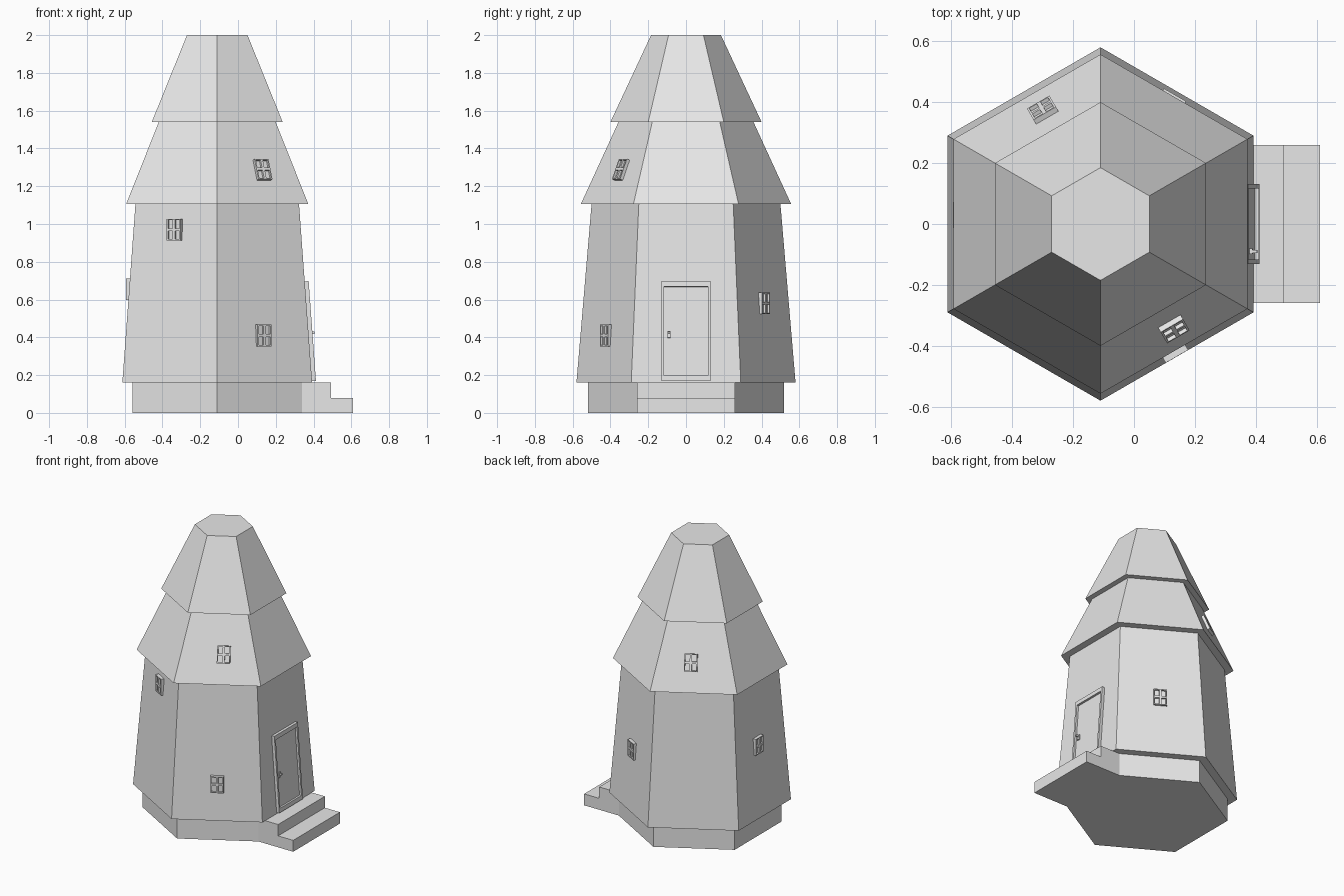
import bpy, bmesh
from math import pi, sin, cos, atan2, radians
from mathutils import Matrix, Vector

cube = bpy.data.objects.get("Cube")
if cube:
    bpy.data.objects.remove(cube, do_unlink=True)

CX = -0.11            # axis of the tower
FLAT = cos(pi / 6)    # hexagon corner radius to face distance

grey = bpy.data.materials.new("plain grey")
grey.use_nodes = True
grey.diffuse_color = (0.8, 0.8, 0.8, 1)
grey.node_tree.nodes["Principled BSDF"].inputs["Base Color"].default_value = (0.8, 0.8, 0.8, 1)


def finish(name, bm, matrix=None):
    if matrix:
        bm.transform(matrix)
    mesh = bpy.data.meshes.new(name)
    bm.to_mesh(mesh)
    bm.free()
    mesh.materials.append(grey)
    obj = bpy.data.objects.new(name, mesh)
    bpy.context.collection.objects.link(obj)
    return obj


def hex_tier(name, z0, r0, z1, r1):
    """Tapered six-sided tier with corners on the y axis."""
    bm = bmesh.new()
    rings = []
    for z, r in ((z0, r0), (z1, r1)):
        angles = [radians(30 + 60 * i) for i in range(6)]
        rings.append([bm.verts.new((CX + r * cos(a), r * sin(a), z)) for a in angles])
    low, high = rings
    bm.faces.new(low[::-1])
    bm.faces.new(high)
    for i in range(6):
        j = (i + 1) % 6
        bm.faces.new((low[i], low[j], high[j], high[i]))
    finish(name, bm)


def on_wall(tier, angle, z, offset=0, out=0.02, lean=True):
    """Matrix that puts local x along a wall, y up it and z out of it."""
    z0, r0, z1, r1 = tier
    dist = FLAT * (r0 + (r1 - r0) * (z - z0) / (z1 - z0))
    tilt = atan2(FLAT * (r0 - r1), z1 - z0) if lean else 0
    basis = Matrix(((0, 0, 1), (1, 0, 0), (0, 1, 0))).to_4x4()
    return (Matrix.Translation((CX, 0, 0)) @ Matrix.Rotation(radians(angle), 4, 'Z')
            @ Matrix.Translation((dist, offset, z)) @ Matrix.Rotation(-tilt, 4, 'Y')
            @ basis @ Matrix.Translation((0, 0, out)))


def framed_panel(name, matrix, width, height, cells, border, sink, squash=1):
    """Raised frame with sunken cells; the open back sits inside the wall."""
    bm = bmesh.new()
    bmesh.ops.create_grid(bm, x_segments=cells, y_segments=cells, size=0.5)
    bmesh.ops.scale(bm, vec=(width, height, 1), verts=bm.verts)
    panes = bm.faces[:]
    rim = [e for e in bm.edges if e.is_boundary]
    side = bmesh.ops.extrude_edge_only(bm, edges=rim)["geom"]
    bmesh.ops.translate(bm, vec=(0, 0, -0.04),
                        verts=[g for g in side if isinstance(g, bmesh.types.BMVert)])
    bmesh.ops.inset_individual(bm, faces=panes, thickness=border, use_even_offset=True)
    for face in panes:
        for v in face.verts:
            v.co.y *= squash
    bmesh.ops.inset_individual(bm, faces=panes, thickness=0.0005, depth=-sink)
    bmesh.ops.recalc_face_normals(bm, faces=bm.faces)
    if panes[0].normal.z < 0:
        bmesh.ops.reverse_faces(bm, faces=bm.faces)
    finish(name, bm, matrix)


def box(name, matrix, centre, size):
    bm = bmesh.new()
    bmesh.ops.create_cube(bm, size=1)
    bmesh.ops.scale(bm, vec=size, verts=bm.verts)
    bmesh.ops.translate(bm, vec=centre, verts=bm.verts)
    finish(name, bm, matrix)


# Stacked tiers
BODY = (0.16, 0.58, 1.105, 0.5)
ROOF = (1.105, 0.557, 1.545, 0.355)
hex_tier("foundation", 0, 0.519, 0.16, 0.519)
hex_tier("tower_body", *BODY)
hex_tier("lower_roof", *ROOF)
hex_tier("upper_roof", 1.54, 0.4, 2.0, 0.185)

# Entrance steps: a side profile pushed across the doorway
bm = bmesh.new()
profile = [(0.339, 0), (0.61, 0), (0.61, 0.08), (0.493, 0.08), (0.493, 0.16), (0.339, 0.16)]
face = bm.faces.new([bm.verts.new((x, -0.259, z)) for x, z in profile])
new = bmesh.ops.extrude_face_region(bm, geom=[face])["geom"]
bmesh.ops.translate(bm, vec=(0, 0.518, 0),
                    verts=[g for g in new if isinstance(g, bmesh.types.BMVert)])
bmesh.ops.recalc_face_normals(bm, faces=bm.faces)
finish("entrance_steps", bm)

# Door with frame and handle
door = on_wall(BODY, 0, 0.432, out=0.021)
framed_panel("door", door, 0.262, 0.53, 1, 0.014, 0.014, 0.94)
box("handle_plate", door, (-0.09, -0.017, -0.01), (0.018, 0.036, 0.01))
box("handle_knob", door, (-0.09, -0.01, 0), (0.01, 0.012, 0.022))

# Windows: wall ones stand upright, roof ones follow the slope
windows = [
    ("front_right_window", BODY, -60, 0.41, 0),
    ("front_left_window", BODY, -120, 0.97, 0),
    ("back_right_window", BODY, 60, 0.58, 0),
    ("left_window", BODY, 180, 0.655, -0.03),
    ("front_roof_window", ROOF, -60, 1.285, 0.036),
    ("back_roof_window", ROOF, 120, 1.285, -0.023),
]
for name, tier, angle, z, offset in windows:
    place = on_wall(tier, angle, z, offset, 0.018, tier is ROOF)
    framed_panel(name, place, 0.085, 0.115, 2, 0.007, 0.012)
